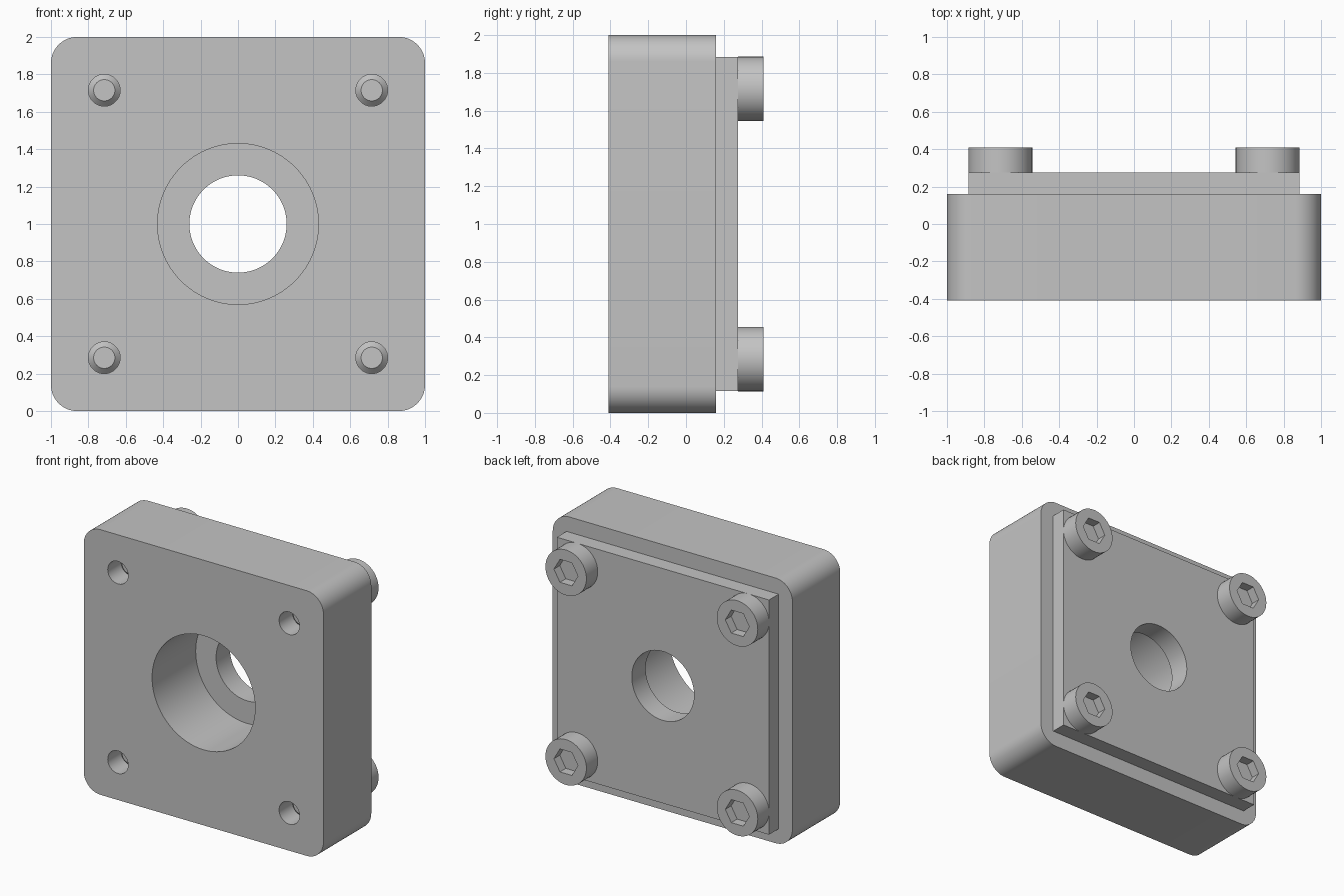
import bpy
import bmesh
from math import cos, sin, pi, radians
from mathutils import Matrix

cube = bpy.data.objects.get("Cube")
if cube:
    bpy.data.objects.remove(cube, do_unlink=True)

# Depth positions along y
FRONT, STEP, BACK, PLATE, HEAD = -0.41, 0.11, 0.16, 0.275, 0.41
BOLT = 0.715
HOLE = 0.085
SIGNS = [(1, 1), (-1, 1), (-1, -1), (1, -1)]

grey = bpy.data.materials.new("grey metal")
grey.use_nodes = True
colour = (0.55, 0.55, 0.55, 1)
grey.diffuse_color = colour
grey.node_tree.nodes["Principled BSDF"].inputs["Base Color"].default_value = colour


def finish(bm, name):
    bmesh.ops.recalc_face_normals(bm, faces=bm.faces)
    mesh = bpy.data.meshes.new(name)
    bm.to_mesh(mesh)
    bm.free()
    mesh.materials.append(grey)
    obj = bpy.data.objects.new(name, mesh)
    bpy.context.collection.objects.link(obj)
    return obj


def prism(name, outline, y0, y1):
    """Extrude an (x, z) outline from y0 to y1."""
    bm = bmesh.new()
    face = bm.faces.new([bm.verts.new((x, y0, z)) for x, z in outline])
    moved = bmesh.ops.extrude_face_region(bm, geom=[face], use_keep_orig=True)["geom"]
    verts = [v for v in moved if isinstance(v, bmesh.types.BMVert)]
    bmesh.ops.translate(bm, verts=verts, vec=(0, y1 - y0, 0))
    return finish(bm, name)


def circle(r, n, cx=0, cz=1):
    return [(cx + r * cos(2 * pi * i / n), cz + r * sin(2 * pi * i / n)) for i in range(n)]


def square(half):
    return [(sx * half, 1 + sz * half) for sx, sz in SIGNS]


def rounded_square(half, r, n=12):
    pts = []
    for q, (cx, cz) in enumerate(square(half - r)):
        for i in range(n + 1):
            a = (q + i / n) * pi / 2
            pts.append((cx + r * cos(a), cz + r * sin(a)))
    return pts


def lathe(name, profile, n=48):
    """Spin a (radius, y) profile around the y axis."""
    bm = bmesh.new()
    verts = [bm.verts.new((r, y, 0)) for r, y in profile]
    edges = [bm.edges.new(pair) for pair in zip(verts, verts[1:])]
    bmesh.ops.spin(bm, geom=verts + edges, cent=(0, 0, 0), axis=(0, 1, 0),
                   angle=2 * pi, steps=n)
    bmesh.ops.remove_doubles(bm, verts=bm.verts, dist=0.0005)
    return finish(bm, name)


def cut(obj, cutter):
    cutter.hide_render = True
    mod = obj.modifiers.new("cut", "BOOLEAN")
    mod.operation = "DIFFERENCE"
    mod.solver = "EXACT"
    mod.object = cutter
    bpy.context.view_layer.objects.active = obj
    bpy.ops.object.modifier_apply(modifier=mod.name)
    bpy.data.objects.remove(cutter, do_unlink=True)


def smooth(obj):
    bpy.ops.object.select_all(action="DESELECT")
    obj.select_set(True)
    bpy.context.view_layer.objects.active = obj
    bpy.ops.object.shade_smooth_by_angle(angle=radians(30))


corners = square(BOLT)

# Housing block with a deep counterbore, and the square cover plate behind it
body = prism("housing_block", rounded_square(1, 0.14), FRONT, BACK)
cover = prism("cover_plate", square(0.885), BACK, PLATE)
cut(body, prism("bore_cutter", circle(0.43, 96), FRONT - 0.1, STEP))
for part in (body, cover):
    cut(part, prism("through_cutter", circle(0.26, 96), FRONT - 0.1, HEAD))
    for x, z in corners:
        cut(part, prism("bolt_hole_cutter", circle(HOLE, 48, x, z), FRONT - 0.1, HEAD))
    smooth(part)

# Socket head bolt with a chamfered tip
tip = FRONT + 0.13
bolt = lathe("bolt", [(0, tip), (0.057, tip), (HOLE, tip + 0.028), (HOLE, PLATE),
                      (0.171, PLATE), (0.171, HEAD), (0, HEAD)])
cut(bolt, prism("hex_cutter", circle(0.1, 6, 0, 0), HEAD - 0.07, HEAD + 0.1))
smooth(bolt)

# One bolt in each corner
for i, (x, z) in enumerate(corners):
    obj = bolt if i == 0 else bolt.copy()
    if i:
        bpy.context.collection.objects.link(obj)
    obj.name = ("right" if x < 0 else "left") + ("_lower" if z < 1 else "_upper") + "_bolt"
    obj.matrix_world = Matrix.Translation((x, 0, z))
